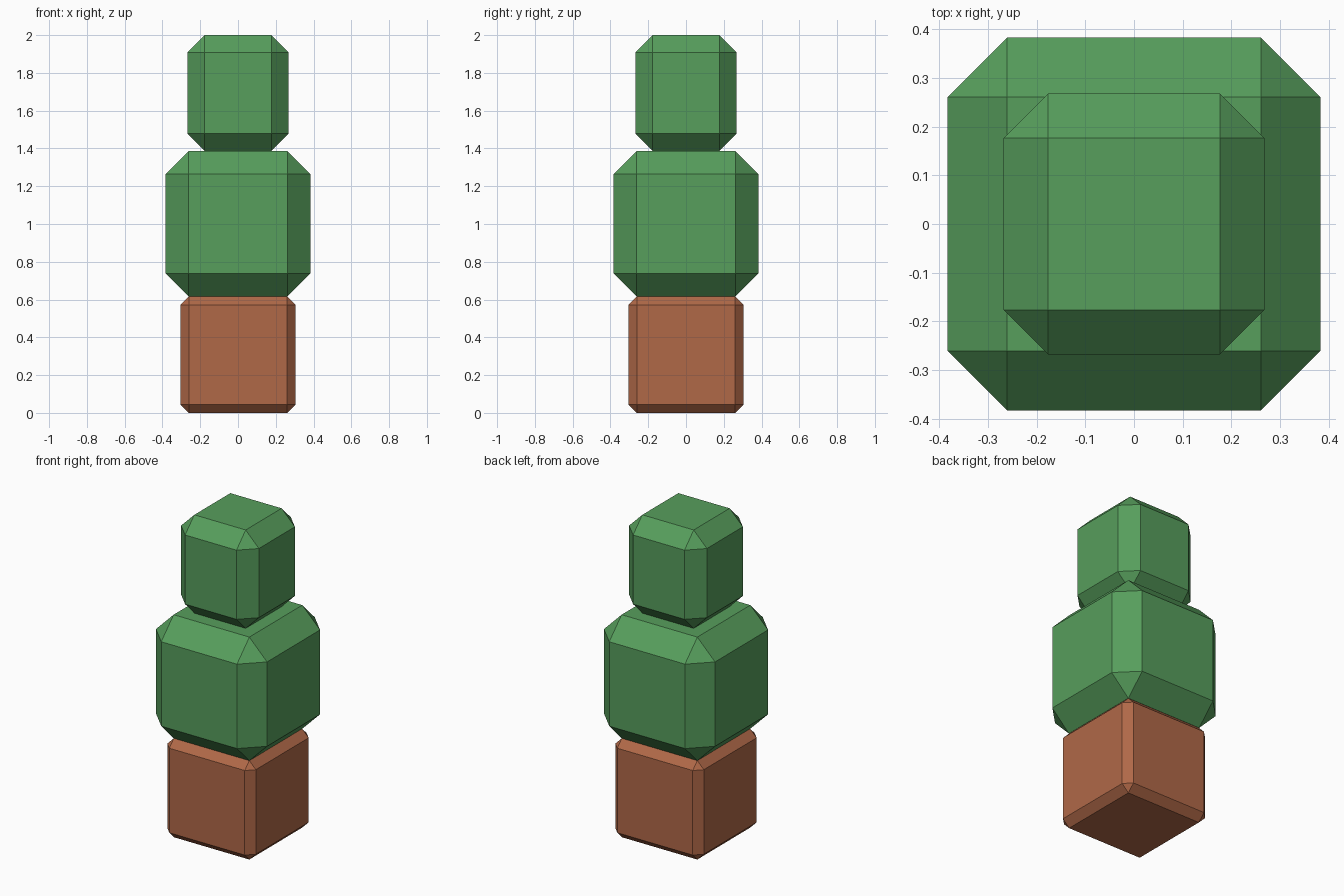
import bpy
import bmesh

if "Cube" in bpy.data.objects:
    bpy.data.objects.remove(bpy.data.objects["Cube"])


def material(name, color):
    m = bpy.data.materials.new(name)
    m.diffuse_color = (*color, 1.0)
    m.use_nodes = True
    m.node_tree.nodes["Principled BSDF"].inputs["Base Color"].default_value = m.diffuse_color
    return m


leaf_green = material("leaf_green", (0.095, 0.342, 0.107))
bark_brown = material("bark_brown", (0.434, 0.140, 0.064))


def chamfered_block(name, half_width, z0, z1, chamfer, mat):
    """Square block standing from z0 to z1 with flat chamfers on every edge."""
    bm = bmesh.new()
    bmesh.ops.create_cube(bm, size=1.0)
    for v in bm.verts:
        v.co.x *= 2 * half_width
        v.co.y *= 2 * half_width
        v.co.z = z0 if v.co.z < 0 else z1
    bmesh.ops.bevel(bm, geom=bm.edges[:], offset=chamfer, segments=1,
                    affect='EDGES', clamp_overlap=True)
    bmesh.ops.recalc_face_normals(bm, faces=bm.faces[:])
    mesh = bpy.data.meshes.new(name)
    bm.to_mesh(mesh)
    bm.free()
    mesh.materials.append(mat)
    obj = bpy.data.objects.new(name, mesh)
    bpy.context.collection.objects.link(obj)
    return obj


# Trunk, then two stacked blocks of foliage
chamfered_block("trunk", 0.305, 0.0, 0.617, 0.045, bark_brown)
chamfered_block("lower_foliage", 0.383, 0.617, 1.387, 0.122, leaf_green)
chamfered_block("upper_foliage", 0.268, 1.387, 2.0, 0.091, leaf_green)
